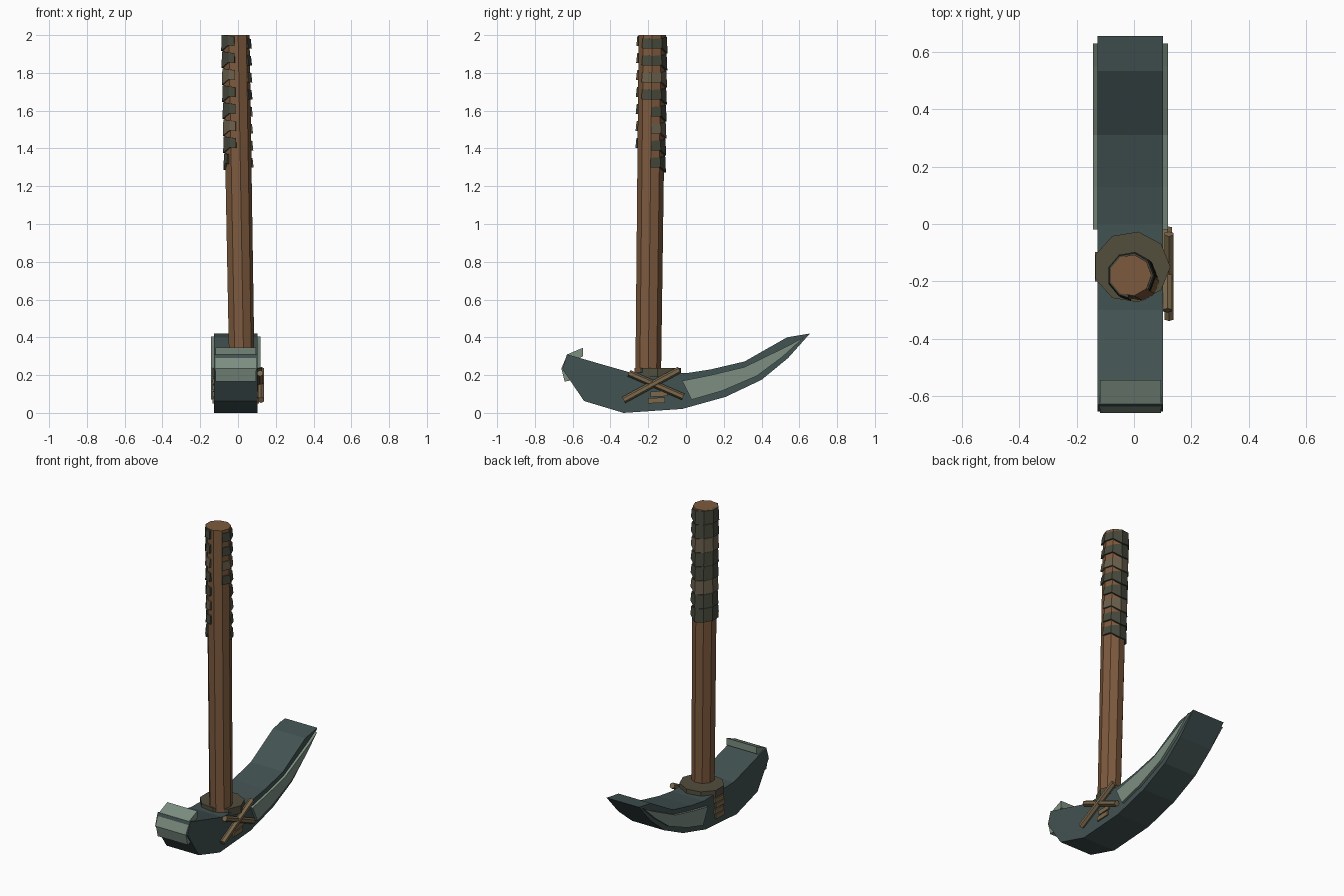
import bpy, bmesh, math
from mathutils import Vector

if "Cube" in bpy.data.objects:
    bpy.data.objects.remove(bpy.data.objects["Cube"], do_unlink=True)


def material(name, r, g, b):
    m = bpy.data.materials.new(name)
    m.use_nodes = True
    m.diffuse_color = (r, g, b, 1)
    m.node_tree.nodes["Principled BSDF"].inputs["Base Color"].default_value = (r, g, b, 1)
    return m


iron = material("dark_iron", .055, .084, .084)
steel = material("pale_steel", .2, .27, .22)
wood = material("handle_wood", .205, .102, .048)
collar_mat = material("collar_leather", .085, .075, .045)
wrap_dark = material("dark_wrap", .062, .066, .046)
wrap_light = material("light_wrap", .14, .112, .07)
lashing = material("lashing_wood", .2, .14, .072)


def loft(name, rings, mat):
    """Closed flat-shaded solid through rings of equal point count."""
    bm = bmesh.new()
    vs = [[bm.verts.new(p) for p in ring] for ring in rings]
    n = len(vs[0])
    for a, b in zip(vs, vs[1:]):
        for i in range(n):
            j = (i + 1) % n
            bm.faces.new((a[i], a[j], b[j], b[i]))
    bm.faces.new(vs[0])
    bm.faces.new(vs[-1])
    bmesh.ops.recalc_face_normals(bm, faces=bm.faces)
    me = bpy.data.meshes.new(name)
    bm.to_mesh(me)
    bm.free()
    me.materials.append(mat)
    ob = bpy.data.objects.new(name, me)
    bpy.context.collection.objects.link(ob)
    return ob


def extrude_x(name, profile, x0, x1, mat):
    return loft(name, [[(x, y, z) for y, z in profile] for x in (x0, x1)], mat)


def ring(cx, cy, z, rx, ry, n):
    steps = [math.tau * i / n for i in range(n)]
    return [(cx + rx * math.cos(a), cy + ry * math.sin(a), z) for a in steps]


# Curved head, pick point towards the back
extrude_x("head", [
    (-.655, .233), (-.63, .31), (-.3, .215), (0, .21), (.13, .23), (.31, .272),
    (.535, .4), (.656, .42), (.54, .29), (.4, .175), (.21, .085), (-.02, .021),
    (-.33, 0), (-.54, .063)], -.127, .102, iron)

# Pale blade panels, just proud of both sides
extrude_x("blade_panels", [
    (-.02, .17), (.13, .2), (.31, .243), (.55, .36), (.63, .405),
    (.51, .296), (.376, .196), (.19, .116), (.03, .07)], -.143, .118, steel)

# Striking cap folded around the blunt end
extrude_x("striking_cap", [
    (-.545, .345), (-.628, .31), (-.66, .235), (-.642, .165),
    (-.6, .175), (-.6, .27), (-.545, .3)], -.118, .094, steel)

# Collar and handle
loft("collar", [ring(-.008, -.15, z, .135, .125, 9) for z in (.19, .238)], collar_mat)


def handle_axis(z):
    t = (z - .2) / 1.8
    return .019 - .031 * t, -.2 + .021 * t, .069 + .004 * t


def handle_ring(z):
    x, y, r = handle_axis(z)
    return ring(x, y, z, r, r, 9)


loft("handle", [handle_ring(z) for z in (.1, 2)], wood)

# Grip wrap: overlapping open bands that narrow towards the front
BANDS = 8
PITCH = .09
for b in range(BANDS):
    top = 2 - .008 - b * PITCH
    start = -40 if b < 4 else 0
    end = 264 if b < BANDS - 1 else 225
    angles = [start] + [a for a in range(start + 40, 201, 40)] + [240 if end > 240 else 215, end]
    sections = []
    for a in angles:
        full = 75 < a < 205
        height = PITCH - .004 if full else .052
        tilt = -.012 * math.cos(math.radians(a))
        section = []
        for z, extra in ((top, -.012), (top, .006), (top - height, .011), (top - height, -.012)):
            z = min(2, z + tilt)
            x, y, r = handle_axis(z)
            r += extra
            section.append((x + r * math.cos(math.radians(a)), y + r * math.sin(math.radians(a)), z))
        sections.append(section)
    loft(f"grip_band_{b + 1}", sections, wrap_light if b in (2, 5) else wrap_dark)


# Crossed lashing sticks on the left face
def stick(name, p, q, r):
    p, q = Vector(p), Vector(q)
    side = (q - p).cross(Vector((1, 0, 0))).normalized()
    out = Vector((1, 0, 0))
    around = [math.tau * i / 6 for i in range(6)]
    loft(name, [[c + side * r * math.cos(a) + out * r * math.sin(a) for a in around]
                for c in (p, q)], lashing)


stick("cross_stick_rising", (.122, -.33, .068), (.122, -.035, .228), .018)
stick("cross_stick_falling", (.117, -.302, .21), (.117, -.015, .085), .018)

# Short binding strips on both faces of the head
for side, x, count in (("left", .102, 2), ("right", -.127, 4)):
    for i in range(count):
        z = .05 + i * .035
        y = -.2 + .012 * (i % 2)
        extrude_x(f"binding_{side}_{i + 1}",
                  [(y, z), (y + .09, z + .004), (y + .09, z + .032), (y, z + .028)],
                  x - .009, x + .009, lashing)
